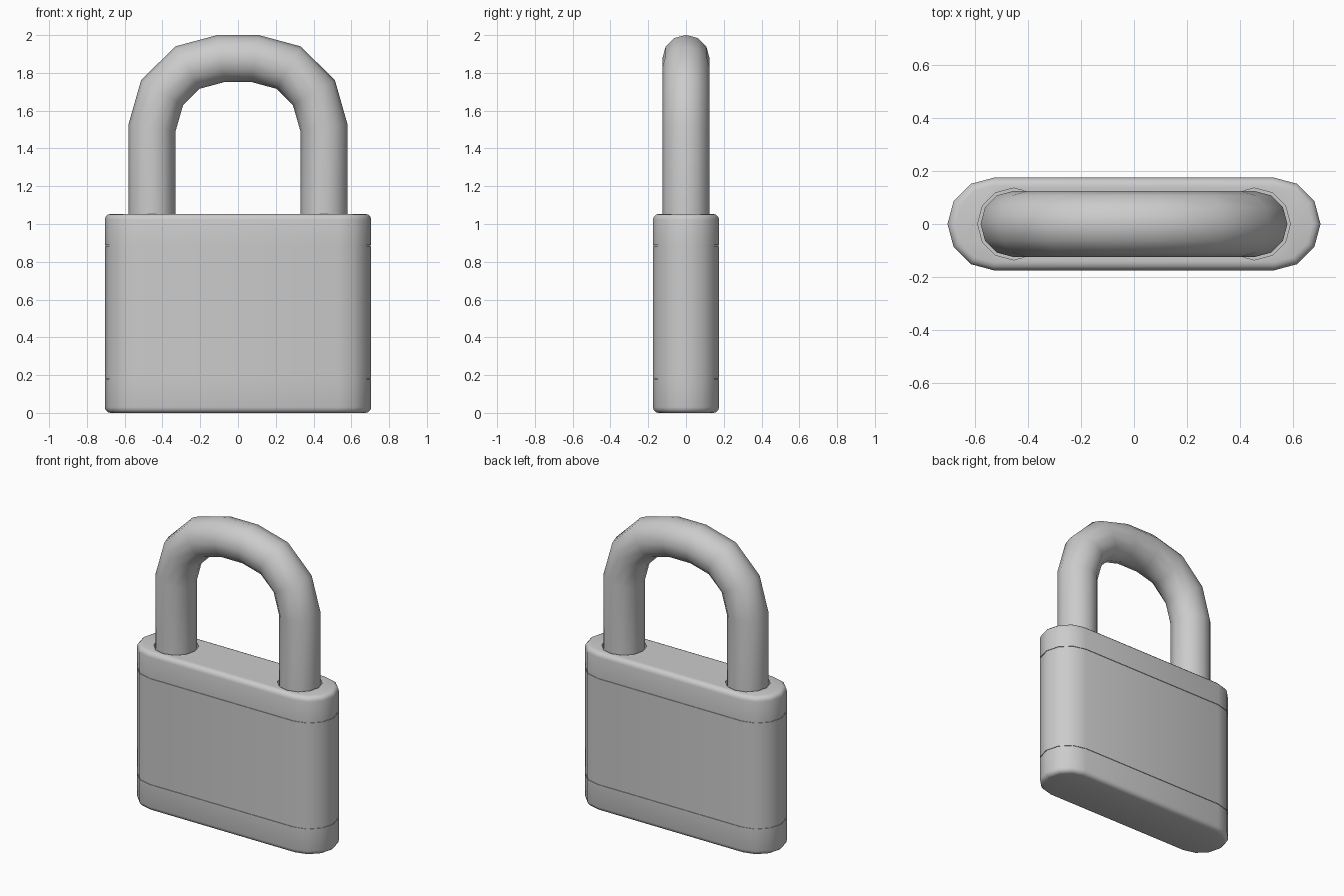
import bpy, bmesh
from math import sin, cos, pi, radians
from mathutils import Vector

if "Cube" in bpy.data.objects:
    bpy.data.objects.remove(bpy.data.objects["Cube"])


def loft(name, rings, capped=True):
    """Skin a list of equal-length vertex rings into one mesh object."""
    bm = bmesh.new()
    loops = [[bm.verts.new(p) for p in ring] for ring in rings]
    n = len(loops[0])
    for a, b in zip(loops, loops[1:]):
        for i in range(n):
            j = (i + 1) % n
            bm.faces.new((a[i], a[j], b[j], b[i]))
    if capped:
        bm.faces.new(loops[0])
        bm.faces.new(loops[-1])
    bmesh.ops.recalc_face_normals(bm, faces=bm.faces)
    mesh = bpy.data.meshes.new(name)
    bm.to_mesh(mesh)
    bm.free()
    obj = bpy.data.objects.new(name, mesh)
    bpy.context.collection.objects.link(obj)
    return obj


def activate(obj):
    bpy.ops.object.select_all(action='DESELECT')
    obj.select_set(True)
    bpy.context.view_layer.objects.active = obj


def smooth(obj):
    activate(obj)
    bpy.ops.object.shade_smooth_by_angle(angle=radians(40))


# Body: stadium outline with rounded rims and two fine seam grooves
HALF_STRAIGHT, END_R, TOP, RIM = 0.53, 0.175, 1.053, 0.03


def stadium(z, inset):
    r = END_R - inset
    pts = []
    for side in (1, -1):
        for k in range(7):
            a = -pi / 2 + pi * k / 6
            pts.append((side * (HALF_STRAIGHT + r * cos(a)), side * r * sin(a), z))
    return pts


rim = [(RIM * (1 - sin(k * pi / 6)), RIM * (1 - cos(k * pi / 6))) for k in range(4)]
profile = [(z, inset) for inset, z in [(RIM * (1 - sin(k * pi / 6)),
           RIM * (1 - cos(k * pi / 6))) for k in range(4)]]
for seam in (0.18, 0.885):
    profile += [(seam - 0.003, 0), (seam - 0.003, 0.004),
                (seam + 0.003, 0.004), (seam + 0.003, 0)]
profile += [(TOP - h, inset) for inset, h in reversed(rim)]
# order both rims from the flat face outwards
bottom = [(RIM * (1 - sin(a)), RIM * (1 - cos(a))) for a in (0, pi / 6, pi / 3, pi / 2)]
profile[:4] = [(h, i) for h, i in zip((b[1] for b in bottom),
                                      (RIM * (1 - sin(t)) for t in (0, pi / 6, pi / 3, pi / 2)))]
body = loft("lock_body", [stadium(z, i) for z, i in profile])

# Sockets for the shackle legs
LEG_X, FLOOR = 0.455, 0.97
for x in (-LEG_X, LEG_X):
    bpy.ops.mesh.primitive_cylinder_add(vertices=12, radius=0.136, depth=0.4,
                                        location=(x, 0, FLOOR + 0.2))
    cutter = bpy.context.object
    cutter.hide_render = True
    activate(body)
    mod = body.modifiers.new("socket", 'BOOLEAN')
    mod.operation, mod.solver, mod.object = 'DIFFERENCE', 'EXACT', cutter
    bpy.ops.object.modifier_apply(modifier=mod.name)
    bpy.data.objects.remove(cutter)
smooth(body)

# Shackle: 12-sided bar mitred along a faceted arch
TUBE_R = 0.125
half = [(LEG_X, FLOOR), (LEG_X, 1.51), (0.402, 1.695), (0.268, 1.828), (0.09, 1.876)]
path = [Vector((x, 0, z)) for x, z in half]
path += [Vector((-x, 0, z)) for x, z in reversed(half)]
rings = []
for i, p in enumerate(path):
    d_in = (p - path[max(i - 1, 0)]).normalized()
    d_out = (path[min(i + 1, len(path) - 1)] - p).normalized()
    tangent = (d_in + d_out).normalized()
    stretch = 1 / tangent.dot(d_out if d_out.length else d_in)
    side = Vector((tangent.z, 0, -tangent.x)) * stretch
    rings.append([p + TUBE_R * (side * cos(k * pi / 6) + Vector((0, sin(k * pi / 6), 0)))
                  for k in range(12)])
smooth(loft("shackle", rings))
